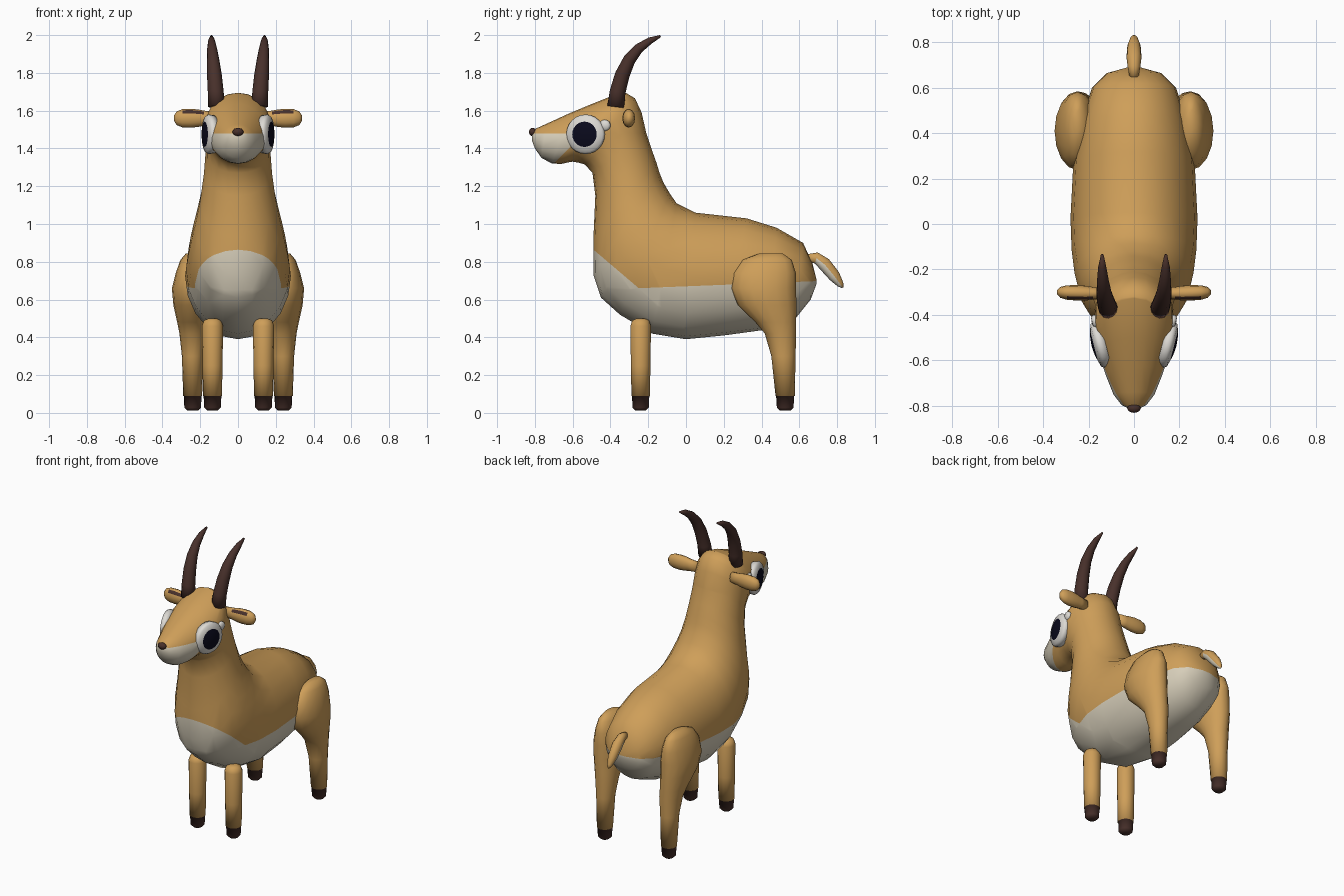
import bpy, bmesh, math
from mathutils import Vector as V

if "Cube" in bpy.data.objects:
    bpy.data.objects.remove(bpy.data.objects["Cube"])


def material(name, rgb):
    m = bpy.data.materials.new(name)
    m.diffuse_color = (*rgb, 1)
    m.use_nodes = True
    m.node_tree.nodes["Principled BSDF"].inputs["Base Color"].default_value = m.diffuse_color
    return m


TAN = material("tan coat", (0.62, 0.345, 0.10))
CREAM = material("cream", (0.68, 0.62, 0.49))
WHITE = material("eye white", (0.72, 0.70, 0.66))
BROWN = material("dark brown", (0.065, 0.03, 0.024))
BLACK = material("pupil black", (0.003, 0.003, 0.012))


def loft(name, rings, mats, n=16, rule=None, cuts=(), center_rule=None):
    """Skin elliptical rings (centre, u axis, v axis); rule(band, segment) gives the material."""
    bm = bmesh.new()
    loops = []
    for c, u, v in rings:
        loops.append([bm.verts.new(c + u * math.cos(2 * math.pi * i / n) + v * math.sin(2 * math.pi * i / n))
                      for i in range(n)])
    for b in range(len(loops) - 1):
        for i in range(n):
            j = (i + 1) % n
            f = bm.faces.new((loops[b][i], loops[b][j], loops[b + 1][j], loops[b + 1][i]))
            if rule:
                f.material_index = rule(b, i)
    for loop, b in ((loops[0], 0), (loops[-1], len(loops) - 2)):
        f = bm.faces.new(loop)
        if rule:
            f.material_index = rule(b, 0)
    # colour borders are cut into the surface
    for co, no in cuts:
        bmesh.ops.bisect_plane(bm, geom=bm.verts[:] + bm.edges[:] + bm.faces[:],
                               dist=1e-5, plane_co=co, plane_no=no)
    bmesh.ops.recalc_face_normals(bm, faces=bm.faces)
    for f in bm.faces:
        f.smooth = True
        if center_rule:
            f.material_index = center_rule(f.calc_center_median())
    me = bpy.data.meshes.new(name)
    bm.to_mesh(me)
    bm.free()
    for m in mats:
        me.materials.append(m)
    ob = bpy.data.objects.new(name, me)
    bpy.context.collection.objects.link(ob)
    return ob


# Body, neck and head: (back y, back z, belly y, belly z, half width)
spine = [
    (.69, .71, .69, .68, .03), (.67, .79, .66, .60, .12), (.62, .90, .58, .50, .185),
    (.48, .98, .42, .44, .235), (.32, 1.03, .20, .41, .268), (.05, 1.06, 0, .39, .28),
    (-.05, 1.11, -.18, .42, .275), (-.085, 1.16, -.35, .52, .262), (-.12, 1.22, -.45, .61, .245),
    (-.14, 1.27, -.49, .73, .225), (-.155, 1.32, -.49, .93, .20), (-.18, 1.39, -.48, 1.15, .18),
    (-.21, 1.48, -.495, 1.27, .172), (-.235, 1.59, -.535, 1.315, .172), (-.27, 1.665, -.57, 1.325, .176),
    (-.32, 1.695, -.60, 1.33, .176), (-.40, 1.675, -.63, 1.325, .168), (-.50, 1.635, -.66, 1.318, .152),
    (-.62, 1.585, -.71, 1.32, .125), (-.74, 1.53, -.765, 1.35, .09), (-.795, 1.505, -.80, 1.40, .055),
    (-.815, 1.48, -.815, 1.44, .02)]
rings = []
for ty, tz, by, bz, w in spine:
    top, bot = V((0, ty, tz)), V((0, by, bz))
    rings.append(((top + bot) / 2, (top - bot) / 2, V((w, 0, 0))))


def coat(c):
    belly = c.z < .67 + .04 * c.y or c.z < .66 - .85 * (c.y + .25)
    muzzle = c.z < 1.48 and c.y < c.z - 2.02
    return 1 if belly or muzzle else 0


loft("body_neck_head", rings, [TAN, CREAM], 20, center_rule=coat, cuts=[
    (V((0, 0, .67)), V((0, -.04, 1))),
    (V((0, -.25, .66)), V((0, .85, 1))),
    (V((0, 0, 1.48)), V((0, 0, 1))),
    (V((0, -.69, 1.33)), V((0, 1, -1)))])

# Nose
nose = [(V((0, -.812 + .02 * math.cos(a), 1.487)), V((0, 0, .022 * math.sin(a))), V((.03 * math.sin(a), 0, 0)))
        for a in [math.pi * (.03 + .94 * k / 6) for k in range(7)]]
loft("nose", nose, [BROWN], 12)

# Tail with a cream underside
tail = []
for y, z, r, uy, uz in [(.64, .82, .02, 0, 1), (.69, .82, .03, .25, .97), (.735, .785, .036, .6, .8),
                        (.785, .725, .032, .75, .65), (.818, .68, .018, .8, .6), (.83, .663, .004, .8, .6)]:
    tail.append((V((0, y, z)), V((0, uy, uz)) * r, V((r * .92, 0, 0))))
loft("tail", tail, [TAN, CREAM], 12, rule=lambda b, i: 1 if 3 <= i <= 8 and b > 0 else 0)

for s, side in ((1, "right"), (-1, "left")):
    # Front leg with hoof: (z, radius)
    prof = [(.012, .028), (.028, .044), (.09, .047), (.09, .05), (.25, .053), (.46, .056), (.49, .045), (.50, .02)]
    loft("front_leg_" + side, [(V((s * .135, -.24, z)), V((r, 0, 0)), V((0, r, 0))) for z, r in prof],
         [TAN, BROWN], 14, rule=lambda b, i: 1 if b < 2 else 0)

    # Hind leg with haunch: (z, centre y, y radius, centre x, x radius)
    prof = [(.012, .525, .028, .24, .028), (.028, .525, .044, .24, .044), (.09, .525, .048, .24, .047),
            (.09, .525, .051, .24, .05), (.30, .516, .064, .24, .057), (.42, .50, .083, .24, .07),
            (.48, .475, .108, .245, .077), (.57, .43, .155, .25, .092), (.66, .41, .172, .25, .10),
            (.74, .415, .167, .25, .08), (.81, .43, .13, .25, .055), (.845, .45, .06, .25, .025)]
    loft("hind_leg_" + side, [(V((s * x, y, z)), V((rx, 0, 0)), V((0, ry, 0))) for z, y, ry, x, rx in prof],
         [TAN, BROWN], 16, rule=lambda b, i: 1 if b < 2 else 0)

    # Curved horn: (x, y, z, radius), rings tilting backwards
    path = [(.113, -.372, 1.62, .045), (.118, -.362, 1.70, .042), (.125, -.337, 1.79, .039),
            (.132, -.30, 1.87, .033), (.137, -.25, 1.93, .026), (.14, -.19, 1.971, .018), (.14, -.135, 1.995, .006)]
    horn = []
    for k, (x, y, z, r) in enumerate(path):
        a, b = path[max(k - 1, 0)], path[min(k + 1, len(path) - 1)]
        t = V((0, b[1] - a[1], b[2] - a[2])).normalized()
        horn.append((V((s * x, y, z)), V((0, t.z, -t.y)) * r, V((r, 0, 0))))
    loft("horn_" + side, horn, [BROWN], 12)

    # Ear with dark inner strip: (x, y radius, z radius)
    prof = [(.13, .025, .035), (.18, .028, .04), (.21, .032, .046), (.25, .034, .05),
            (.295, .032, .048), (.325, .024, .036), (.34, .008, .012)]
    loft("ear_" + side, [(V((s * x, -.305 + .03 * (x - .2), 1.56)), V((0, 0, rz)), V((0, -ry, 0)))
                         for x, ry, rz in prof],
         [TAN, BROWN], 12, rule=lambda b, i: 1 if i == 1 and 1 <= b <= 3 else 0)

    # Eye dome with pupil: (offset, radius) along the outward normal
    nrm, back = V((s * .968, -.25, 0)), V((s * .25, .968, 0))
    eye = V((s * .155, -.532, 1.475))
    prof = [(-.03, .10), (0, .105), (.014, .096), (.022, .067), (.028, .045), (.031, .02), (.032, .003)]
    loft("eye_" + side, [(eye + nrm * o, V((0, 0, r)), back * r) for o, r in prof],
         [WHITE, BLACK], 24, rule=lambda b, i: 1 if b >= 3 else 0)

    # Small pale spot behind the eye
    spot = V((s * .172, -.43, 1.522))
    loft("eye_spot_" + side, [(spot + nrm * o, V((0, 0, r)), back * r)
                              for o, r in [(-.02, .03), (.004, .03), (.012, .022), (.015, .004)]], [WHITE], 14)
